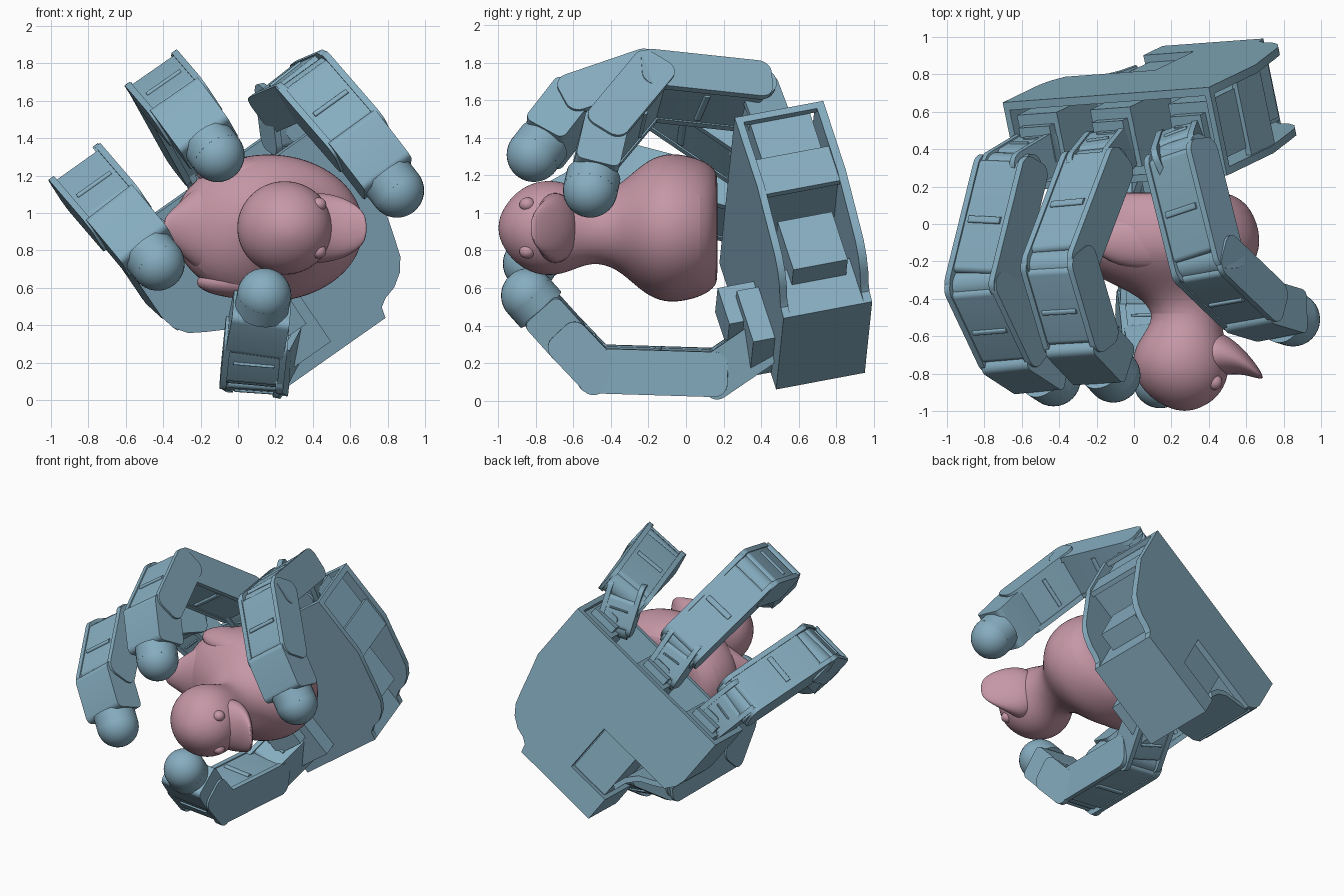
import bpy, bmesh, math
from mathutils import Vector as V

if "Cube" in bpy.data.objects:
    bpy.data.objects.remove(bpy.data.objects["Cube"])

def material(name, col):
    m = bpy.data.materials.new(name)
    m.diffuse_color = (*col, 1)
    m.use_nodes = True
    m.node_tree.nodes["Principled BSDF"].inputs["Base Color"].default_value = m.diffuse_color
    return m

BLUE = material("steel_blue", (0.24, 0.42, 0.53))
PINK = material("dusty_pink", (0.56, 0.31, 0.38))

def finish(name, bm, mat):
    bmesh.ops.recalc_face_normals(bm, faces=bm.faces)
    me = bpy.data.meshes.new(name)
    bm.to_mesh(me)
    bm.free()
    ob = bpy.data.objects.new(name, me)
    bpy.context.collection.objects.link(ob)
    me.materials.append(mat)
    bpy.ops.object.select_all(action='DESELECT')
    ob.select_set(True)
    bpy.context.view_layer.objects.active = ob
    bpy.ops.object.shade_smooth_by_angle(angle=math.radians(35))
    return ob

def prism(name, pts, frame, w0, w1):
    """Extrude a 2D outline (first two axes of frame) along the third axis."""
    o, a, b, c = frame
    bm = bmesh.new()
    lo, hi = [[bm.verts.new(o + a * u + b * v + c * w) for u, v in pts] for w in (w0, w1)]
    n = len(pts)
    bm.faces.new(lo)
    bm.faces.new(hi)
    for i in range(n):
        bm.faces.new((lo[i], lo[(i + 1) % n], hi[(i + 1) % n], hi[i]))
    return finish(name, bm, BLUE)

def rect(u0, u1, v0, v1, r=0.0):
    if r == 0:
        return [(u0, v0), (u1, v0), (u1, v1), (u0, v1)]
    out = []
    for k, (cu, cv) in enumerate([(u1 - r, v1 - r), (u0 + r, v1 - r), (u0 + r, v0 + r), (u1 - r, v0 + r)]):
        for i in range(7):
            t = math.pi / 2 * (k + i / 6)
            out.append((cu + r * math.cos(t), cv + r * math.sin(t)))
    return out

def ball(name, c, r, mat, scale=(1, 1, 1)):
    bm = bmesh.new()
    bmesh.ops.create_uvsphere(bm, u_segments=32, v_segments=20, radius=r)
    for v in bm.verts:
        v.co = V([v.co[i] * scale[i] for i in range(3)]) + V(c)
    return finish(name, bm, mat)

def loft(name, rings, a, b, seg=24):
    """Skin elliptical rings given as (centre, radius along a, radius along b)."""
    bm = bmesh.new()
    loops = []
    for c, ra, rb in rings:
        loops.append([bm.verts.new(V(c) + a * ra * math.cos(t) + b * rb * math.sin(t))
                      for t in (2 * math.pi * i / seg for i in range(seg))])
    for p, q in zip(loops, loops[1:]):
        for i in range(seg):
            bm.faces.new((p[i], p[(i + 1) % seg], q[(i + 1) % seg], q[i]))
    bm.faces.new(loops[0])
    bm.faces.new(loops[-1])
    ob = finish(name, bm, PINK)
    for p in ob.data.polygons:
        p.use_smooth = True
    s = ob.modifiers.new("smooth", 'SUBSURF')
    s.levels = s.render_levels = 2
    return ob

# ---------- duck, base towards the palm, head towards the front ----------
X, Y, Z = V((1, 0, 0)), V((0, 1, 0)), V((0, 0, 1))
body = [(.168, .14, .30, .26), (.163, .14, .39, .31), (.09, .15, .485, .37), (-.08, .165, .525, .41),
        (-.2, .165, .49, .37), (-.3, .2, .37, .28), (-.38, .26, .24, .215), (-.48, .29, .18, .185),
        (-.57, .27, .205, .21), (-.66, .25, .25, .25), (-.77, .25, .265, .258), (-.88, .26, .225, .215),
        (-.96, .27, .14, .13), (-1.0, .27, .04, .04)]
loft("duck_body", [((cx, y, .92), rx, rz) for y, cx, rx, rz in body], X, Z)
loft("duck_tail", [((x, y, .92), ry, rz) for x, y, ry, rz in
     [(.02, -.08, .2, .33), (-.16, -.11, .17, .27), (-.27, -.17, .12, .18), (-.35, -.24, .065, .1),
      (-.4, -.3, .02, .05)]], Y, Z)
loft("duck_bill", [((x, y, .92), ry, rz) for x, y, ry, rz in
     [(.36, -.7, .13, .19), (.46, -.69, .12, .19), (.56, -.72, .08, .165), (.64, -.775, .045, .12),
      (.69, -.82, .012, .06)]], Y, Z)
for s in (-1, 1):
    ball("duck_eye", (.43, -.845, .92 + s * .125), .042, PINK, (1, 1, .9))
    ball("duck_wing", (.08, -.09, .92 + s * .29), .3, PINK, (1, .5, .3))

# ---------- palm: axes across, towards the fingers, towards the back ----------
A = V((.25, .48, .06))
L = V((.816, .06, .574)).normalized()
B = V((-.22, .96, .165))
B = (B - L * B.dot(L)).normalized()
F = L.cross(B)
PALM = (A, L, F, B)

right_edge = [(0, 0), (.66, 0), (.675, .06), (.72, .09), (.79, .11), (.86, .16), (.91, .23),
              (.94, .33), (.98, .48), (1.02, .62), (1.02, 1.08), (-.33, 1.08)]
curve = [(-.33, .72), (-.31, .63), (-.26, .56), (-.18, .51), (-.09, .46), (-.03, .38), (0, .28)]
prism("palm_front_plate", right_edge + curve, PALM, 0, .04)
# the back plate has an open notch where the thumb motor shows
notch = [(-.33, .72), (-.31, .64), (-.26, .57), (.33, .57), (.33, .19), (0, .19)]
prism("palm_back_plate", right_edge + notch, PALM, .445, .49)

# walls between the plates
for u0, u1, v0, v1 in [(0, .66, 0, .04), (0, .035, 0, .19), (-.33, -.295, .7, 1.08), (.97, 1.005, .57, .8),
                       (.625, .66, 0, .3), (-.3, .99, .6, .63), (.985, 1.02, 1.04, 1.08)]:
    prism("palm_wall", rect(u0, u1, v0, v1), PALM, .02, .47)
# the curved lower side on the left
inner = [(u + .03, v + .025) for u, v in reversed(curve)]
prism("palm_curved_wall", curve + inner, PALM, .02, .46)

# motors inside the palm, one per finger and one for the thumb
for c in (-.14, .34, .85):
    prism("palm_motor", rect(c - .13, c + .13, .68, 1.06), PALM, .08, .41)
    prism("palm_motor_cap", rect(c - .1, c + .1, 1.0, 1.11), PALM, .15, .35)
    prism("palm_motor_horn", rect(c - .07, c + .07, 1.06, 1.15, .03), PALM, .08, .3)
prism("side_motor", rect(.55, .8, .2, .52), PALM, .1, .4)
prism("thumb_motor", rect(.03, .325, .195, .565), PALM, .1, .45)

# ---------- fingers ----------
def link(name, p, q, lat, half, ext0=.1, ext1=.08, th=.12):
    """Motor core between two rounded cheek plates, running from joint p to joint q."""
    u = (q - p).normalized()
    w = (lat - u * lat.dot(u)).normalized()
    v = w.cross(u)
    d = (q - p).length
    fr = (p, u, v, w)
    prism(name + "_core", rect(-.02, d - .03, -th + .008, th - .008, .03), fr, -half + .02, half - .02)
    for s in (-1, 1):
        prism(name + "_cheek", rect(-ext0, d + ext1, -th, th, .07), fr, s * (half - .035), s * half)
    prism(name + "_rib", rect(d * .47, d * .53, -th - .004, th + .004, .01), fr, -half + .06, half - .06)
    prism(name + "_knuckle", rect(-.09, .09, -.09, .09, .089), fr, -half + .02, half - .02)

def tip(name, p, c, lat, r=.145):
    """Short end link carrying a rounded rubber pad."""
    u = (c - p).normalized()
    w = (lat - u * lat.dot(u)).normalized()
    fr = (p, u, w.cross(u), w)
    d = (c - p).length
    prism(name + "_end_link", rect(-.08, d - .08, -.12, .12, .04), fr, -.155, .155)
    pad = [(r * math.cos(t), r * math.sin(t)) for t in (math.pi * i / 16 for i in range(32))]
    prism(name + "_pad_stem", pad, (c, w, w.cross(u), u), -.1, 0)
    ball(name + "_pad", c, r, BLUE)

fingers = {
    "outer_finger": [(-.51, .38, .86), (-.66, .29, 1.02), (-.81, -.32, 1.18), (-.63, -.70, .97), (-.43, -.83, .73)],
    "middle_finger": [(-.12, .41, 1.14), (-.2, .31, 1.32), (-.4, -.22, 1.68), (-.28, -.63, 1.54), (-.11, -.81, 1.31)],
    "inner_finger": [(.276, .44, 1.41), (.25, .36, 1.62), (.39, -.2, 1.68), (.65, -.45, 1.38), (.85, -.51, 1.12)],
}
for name, pts in fingers.items():
    p = [V(c) for c in pts]
    lat = V((.78, .16, .6)) if name == "inner_finger" else L
    link(name + "_base", p[0], p[1], lat, .125, .06, .09, .11)
    link(name + "_lower", p[1], p[2], lat, .165, .06, .08, .118)
    link(name + "_upper", p[2], p[3], lat, .17, .08, .04, .12)
    tip(name, p[3], p[4], lat)

# ---------- thumb ----------
t = [V(c) for c in [(.2, .42, .32), (.11, .17, .15), (.08, -.48, .17), (.1, -.66, .36), (.14, -.84, .56)]]
side = V((1, 0, -.07))
link("thumb_base", t[0], t[1], side, .14, .06, .08, .12)
link("thumb_lower", t[1], t[2], side, .165, .06, .09, .12)
link("thumb_upper", t[2], t[3], side, .17, .1, .03, .12)
tip("thumb", t[3], t[4], side)
prism("thumb_bracket", rect(.02, .34, .1, .44), PALM, -.12, .02)
prism("thumb_bracket_step", rect(.06, .28, .28, .52), PALM, -.2, .02)
